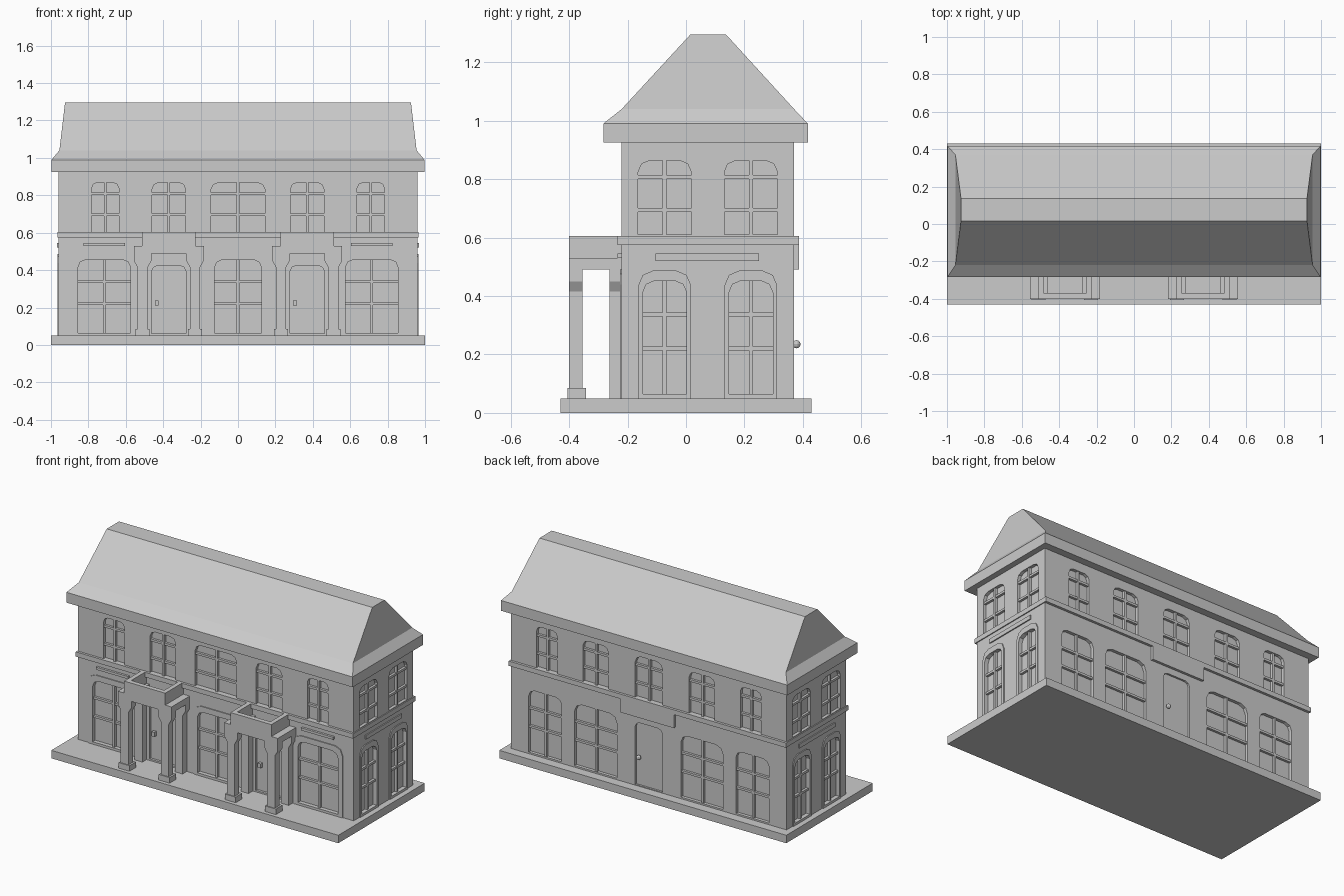
import bpy, bmesh

if "Cube" in bpy.data.objects:
    bpy.data.objects.remove(bpy.data.objects["Cube"])

FRONT, BACK, SIDE = -0.22, 0.37, 0.96

# Wall coordinates: u along the wall, z up, d outwards
FACES = {
    "front": lambda u, z, d: (u, FRONT - d, z),
    "back": lambda u, z, d: (u, BACK + d, z),
    "right": lambda u, z, d: (SIDE + d, u, z),
    "left": lambda u, z, d: (-SIDE - d, u, z),
}


def finish(name, bm):
    bmesh.ops.recalc_face_normals(bm, faces=bm.faces)
    me = bpy.data.meshes.new(name)
    bm.to_mesh(me)
    bm.free()
    ob = bpy.data.objects.new(name, me)
    bpy.context.collection.objects.link(ob)
    return ob


def loft(bm, loops, caps=True, closed=False):
    rows = [[bm.verts.new(p) for p in loop] for loop in loops]
    pairs = list(zip(rows, rows[1:]))
    if closed:
        pairs.append((rows[-1], rows[0]))
    n = len(rows[0])
    for a, b in pairs:
        for i in range(n):
            j = (i + 1) % n
            bm.faces.new((a[i], a[j], b[j], b[i]))
    if caps and not closed:
        bm.faces.new(rows[0])
        bm.faces.new(rows[-1])


def rect(x0, x1, y0, y1, z):
    return [(x0, y0, z), (x1, y0, z), (x1, y1, z), (x0, y1, z)]


def add_box(bm, x0, x1, y0, y1, z0, z1):
    loft(bm, [rect(x0, x1, y0, y1, z0), rect(x0, x1, y0, y1, z1)])


def box(name, *dims):
    bm = bmesh.new()
    add_box(bm, *dims)
    return finish(name, bm)


def prism(bm, face, outline, d0, d1):
    f = FACES[face]
    loft(bm, [[f(u, z, d) for u, z in outline] for d in (d0, d1)])


def slab(bm, face, u0, u1, z0, z1, d0, d1):
    prism(bm, face, [(u0, z0), (u1, z0), (u1, z1), (u0, z1)], d0, d1)


def arch(u, w, z0, z1, c):
    h = w / 2
    right = [(h, z0), (h, z1 - c), (h - .3 * c, z1 - .3 * c), (h - c, z1)]
    return [(u + a, z) for a, z in right] + [(u - a, z) for a, z in reversed(right)]


cutters, bars, frames, signs = (bmesh.new() for _ in range(4))


# Recessed window with crossing glazing bars, optional raised surround
def window(face, u, w, z0, z1, rows, trim=0.0, c=.04):
    prism(cutters, face, arch(u, w, z0, z1, c), -.02, .03)
    slab(bars, face, u - .007, u + .007, z0, z1, -.025, -.004)
    for z in rows:
        slab(bars, face, u - w / 2, u + w / 2, z - .007, z + .007, -.025, -.005)
    if trim:
        f = FACES[face]
        outer = arch(u, w + 2 * trim, .05, z1 + .035, c + .01)
        inner = arch(u, w, z0, z1, c)
        loft(frames, [[f(a, z, d) for a, z in o] for o, d in
                      ((outer, -.003), (outer, .006), (inner, .006), (inner, -.003))],
             closed=True)


LOW, HIGH = (.22, .337), (.695, .808)
for s in (-1, 1):
    window("front", s * .715, .28, .065, .455, LOW, .03)
    for face in ("front", "back"):
        window(face, s * .71, .145, .605, .868, HIGH, c=.03)
        window(face, s * .37, .178, .605, .868, HIGH, c=.035)
    window("back", s * .722, .23, .06, .455, LOW)
    window("back", s * .37, .295, .06, .455, LOW, c=.05)
    slab(signs, "front", s * .715 - .112, s * .715 + .112, .53, .546, -.003, .014)
window("front", 0, .25, .065, .455, LOW, .025)
window("front", 0, .29, .605, .868, HIGH)
window("back", 0, .19, .605, .868, HIGH)
for face in ("left", "right"):
    for u in (-.073, .222):
        window(face, u, .15, .065, .452, LOW, .015)
        window(face, u, .182, .61, .864, HIGH)
    slab(signs, face, -.105, .25, .52, .546, -.003, .007)

# Door recesses
for u in (-.37, .37):
    prism(cutters, "front", arch(u, .185, .06, .425, .035), -.015, .03)
prism(cutters, "back", arch(0, .19, .055, .45, .03), -.012, .03)

# Main walls with openings cut
walls = box("walls", -SIDE, SIDE, FRONT, BACK, .04, .94)
cutter = finish("opening_cutter", cutters)
mod = walls.modifiers.new("openings", "BOOLEAN")
mod.operation = "DIFFERENCE"
mod.solver = "EXACT"
mod.object = cutter
bpy.context.view_layer.objects.active = walls
walls.select_set(True)
bpy.ops.object.modifier_apply(modifier=mod.name)
bpy.data.objects.remove(cutter)

finish("glazing_bars", bars)
finish("window_surrounds", frames)
finish("name_boards", signs)

# Plinth, string course and panel over the back door
box("plinth", -1, 1, -.43, .43, 0, .05)
box("string_course", -.966, .966, -.235, .386, .575, .605)
box("back_door_panel", -.185, .185, .36, .386, .49, .58)

# Roof: eave fascia, flared skirt, steep slopes and flat ridge
bm = bmesh.new()
loft(bm, [rect(-.997, .997, -.283, .417, .925),
          rect(-.997, .997, -.283, .417, .99),
          rect(-.955, .955, -.22, .37, 1.04),
          rect(-.925, .925, .015, .137, 1.295)])
finish("roof", bm)

# Porches: flared pillars and pilasters, bases, open-topped entablature
for label, cx in (("left", -.37), ("right", .37)):
    bm = bmesh.new()
    for s in (-1, 1):
        px = cx + s * .14
        half = [(.027, .05), (.027, .415), (.047, .45), (.047, .53)]
        outline = [(px + a, z) for a, z in half] + [(px - a, z) for a, z in reversed(half)]
        prism(bm, "front", outline, .135, .18)
        prism(bm, "front", outline, -.01, .042)
        slab(bm, "front", px - .038, px + .038, .05, .085, .122, .186)
        slab(bm, "front", px - .047, px + .047, .49, .53, -.01, .18)
        a, b = sorted((cx + s * .143, cx + s * .115))
        slab(bm, "front", a, b, .52, .605, -.01, .18)
    slab(bm, "front", cx - .143, cx + .143, .49, .605, .15, .18)
    finish(label + "_porch", bm)
    # Door handle
    box(label + "_door_handle", cx - .075, cx - .055, FRONT - .006, FRONT + .02, .21, .238)

# Back door knob
bpy.ops.mesh.primitive_uv_sphere_add(segments=10, ring_count=6, radius=.014, location=(.065, .378, .235))
bpy.context.object.name = "back_door_knob"
